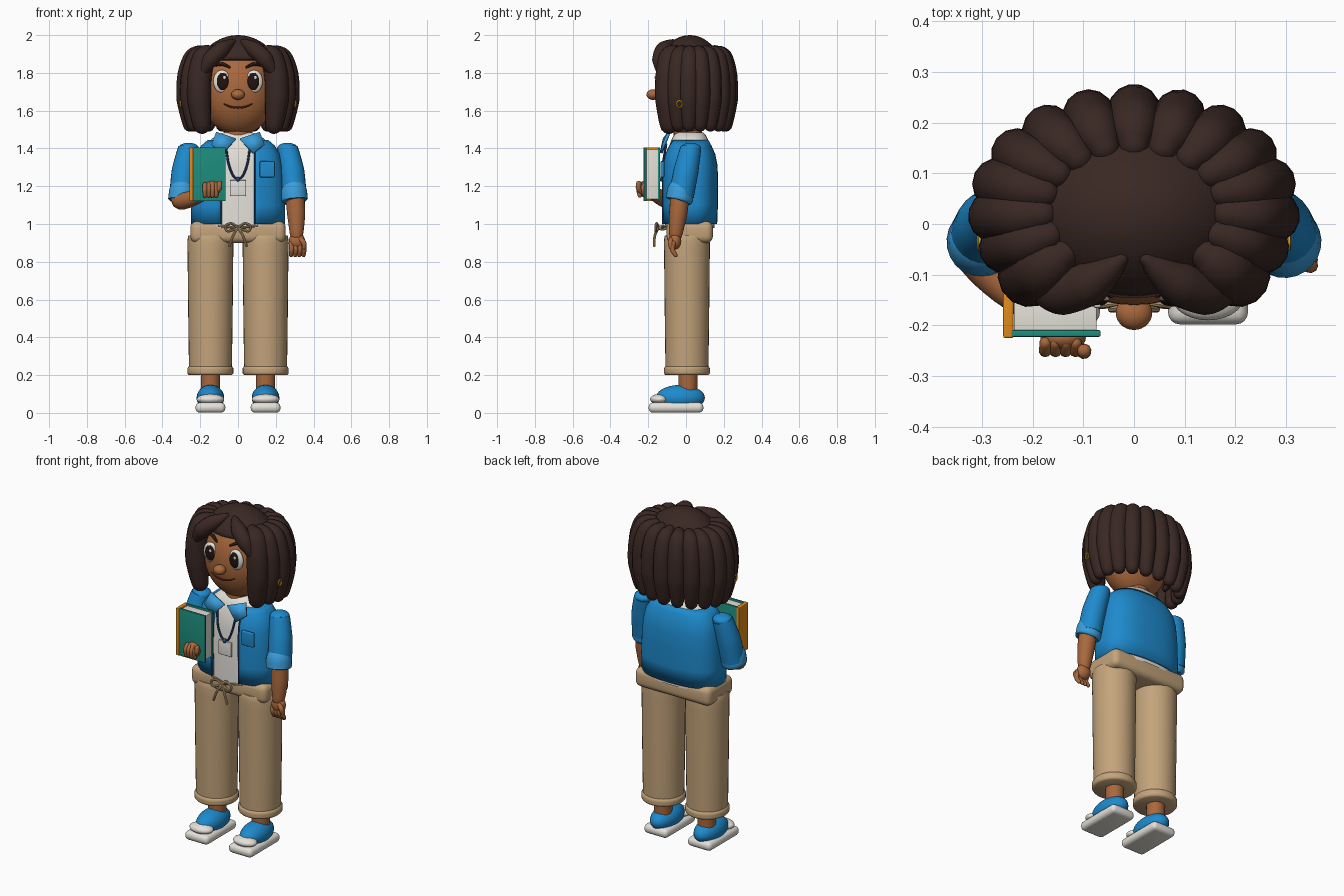
import bpy, bmesh, math
from mathutils import Vector, Matrix

if "Cube" in bpy.data.objects:
    bpy.data.objects.remove(bpy.data.objects["Cube"])

def mat(name, hexa):
    m = bpy.data.materials.new(name)
    m.diffuse_color = [(int(hexa[i:i+2], 16) / 255) ** 2.2 for i in (0, 2, 4)] + [1]
    m.use_nodes = True
    m.node_tree.nodes["Principled BSDF"].inputs["Base Color"].default_value = m.diffuse_color
    return m

HAIR, SKIN, BLUE = mat("hair", "3c2c28"), mat("skin", "a8683f"), mat("blue", "2389cc")
CUFF, TAN, WHITE = mat("light_blue", "3c9cda"), mat("tan", "c2a27a"), mat("white", "e4e0d8")
TEAL, ORANGE, DARK = mat("teal", "238c7c"), mat("orange", "e08a20"), mat("dark", "261a18")
NAVY, GOLD, LIP = mat("navy", "2a4a80"), mat("gold", "d0a020"), mat("lip", "6a2c20")

def finish(name, bm, m):
    bmesh.ops.recalc_face_normals(bm, faces=bm.faces)
    me = bpy.data.meshes.new(name)
    bm.to_mesh(me)
    bm.free()
    me.materials.append(m)
    ob = bpy.data.objects.new(name, me)
    bpy.context.collection.objects.link(ob)
    return ob

def ball(name, c, r, m, seg=28):
    bm = bmesh.new()
    bmesh.ops.create_uvsphere(bm, u_segments=seg, v_segments=seg * 2 // 3, radius=1,
                              matrix=Matrix.Translation(c) @ Matrix.Diagonal((*r, 1)))
    return finish(name, bm, m)

def box(name, c, size, m, bevel=0.0):
    bm = bmesh.new()
    bmesh.ops.create_cube(bm, size=1, matrix=Matrix.Translation(c) @ Matrix.Diagonal((*size, 1)))
    if bevel:
        bmesh.ops.bevel(bm, geom=bm.edges[:], offset=bevel, segments=4, profile=0.5, affect='EDGES')
    return finish(name, bm, m)

def tube(name, pts, radii, m, sides=14, steps=5, round_ends=True):
    """Smooth path through pts with varying radius and rounded or flat ends."""
    P = [Vector(p) for p in pts]
    path = []
    for i in range(len(P) - 1):
        a, b, c, d = P[max(i-1, 0)], P[i], P[i+1], P[min(i+2, len(P)-1)]
        for k in range(steps + (i == len(P) - 2)):
            t = k / steps
            p = 0.5 * (2*b + (c-a)*t + (2*a-5*b+4*c-d)*t*t + (3*b-a-3*c+d)*t**3)
            path.append((p, radii[i] + (radii[i+1] - radii[i]) * t))
    if round_ends:
        (p0, r0), (p1, r1) = path[0], path[-1]
        d0, d1 = (p0 - path[1][0]).normalized(), (p1 - path[-2][0]).normalized()
        ang = [math.radians(a) for a in (30, 58, 80)]
        path = ([(p0 + d0*r0*math.sin(a), r0*math.cos(a)) for a in reversed(ang)] + path +
                [(p1 + d1*r1*math.sin(a), r1*math.cos(a)) for a in ang])
    bm, prev, u, old = bmesh.new(), None, None, None
    for i, (p, r) in enumerate(path):
        t = (path[min(i+1, len(path)-1)][0] - path[max(i-1, 0)][0]).normalized()
        u = t.orthogonal().normalized() if u is None else old.rotation_difference(t) @ u
        old, v = t, t.cross(u)
        ring = [bm.verts.new(p + r*(math.cos(a)*u + math.sin(a)*v))
                for a in (2*math.pi*k/sides for k in range(sides))]
        if prev:
            for k in range(sides):
                bm.faces.new((prev[k], prev[k-1], ring[k-1], ring[k]))
        else:
            bm.faces.new(ring)
        prev = ring
    bm.faces.new(prev)
    return finish(name, bm, m)

def loft(name, rings, m, gap=0.0, n=2.6, cy=0.02, seg=48):
    """Rounded-box rings (z, rx, ry), optionally open at the front by gap."""
    bm, prev = bmesh.new(), None
    for z, rx, ry in rings:
        g = math.asin((gap / rx) ** (n / 2))
        ring = []
        for k in range(seg + 1):
            a = -math.pi/2 + g + (2*math.pi - 2*g) * k / seg
            c, s = math.cos(a), math.sin(a)
            ring.append(bm.verts.new((math.copysign(rx*abs(c)**(2/n), c),
                                      cy + math.copysign(ry*abs(s)**(2/n), s), z)))
        if prev:
            for k in range(seg):
                bm.faces.new((prev[k], prev[k+1], ring[k+1], ring[k]))
        prev = ring
    bmesh.ops.remove_doubles(bm, verts=bm.verts, dist=1e-5)
    return finish(name, bm, m)

def solidify(ob, t, offset=-1):
    md = ob.modifiers.new("thickness", 'SOLIDIFY')
    md.thickness, md.offset = t, offset

def face_y(x, z):
    return -0.16 * math.sqrt(max(0, 1 - (x/0.2)**2 - ((z-1.71)/0.24)**2))

# head and face
ball("head", (0, 0, 1.71), (0.2, 0.16, 0.24), SKIN, 40)
ball("nose", (0, -0.175, 1.685), (0.036, 0.034, 0.028), SKIN)
tube("neck", [(0, 0.01, 1.42), (0, 0.01, 1.56)], [0.075, 0.075], SKIN, 24, round_ends=False)
tube("mouth", [(x, face_y(x, z) - 0.002, z) for x, z in
     ((-0.075, 1.636), (-0.04, 1.621), (0, 1.616), (0.04, 1.621), (0.075, 1.636))],
     [0.003, 0.005, 0.006, 0.005, 0.003], LIP, 8)
for s in (-1, 1):
    ball("eye_white", (s*0.085, -0.138, 1.755), (0.046, 0.02, 0.06), WHITE)
    ball("iris", (s*0.082, -0.15, 1.755), (0.032, 0.013, 0.046), DARK)
    ball("eye_glint", (s*0.082 + 0.01, -0.162, 1.775), (0.008, 0.004, 0.01), WHITE, 12)
    tube("eyebrow", [(s*x, face_y(x, z) - 0.006, z) for x, z in
         ((0.045, 1.83), (0.085, 1.847), (0.125, 1.838))], [0.006, 0.01, 0.005], HAIR, 8)
    ball("ear", (s*0.2, 0, 1.69), (0.025, 0.035, 0.05), SKIN, 16)
    tube("earring", [(s*0.305, -0.035 + 0.014*math.cos(a), 1.635 + 0.018*math.sin(a))
         for a in (k*math.pi/4 for k in range(9))], [0.005]*9, GOLD, 6, 2)

# hair cap with the face area cut away
cap = ball("hair_cap", (0, 0.02, 1.72), (0.25, 0.2, 0.28), HAIR, 48)
bm = bmesh.new()
bm.from_mesh(cap.data)
bmesh.ops.delete(bm, geom=[v for v in bm.verts if v.co.z < 1.58 or (v.co.y < -0.02 and v.co.z < 1.86)],
                 context='VERTS')
bm.to_mesh(cap.data)
bm.free()
solidify(cap, 0.02)

# ring of hanging locks and two swept fringe locks
for i in range(15):
    a = math.radians(-42 + 264 * i / 14)
    f = 0.012 if i in (0, 14) else 0.0
    tube("hair_lock", [(0.27*k*math.cos(a), 0.03 + 0.19*k*math.sin(a), z) for k, z in
         ((0.68, 1.915), (0.88, 1.885), (1.0, 1.79), (1.02, 1.66), (0.95, 1.525))],
         [0.032, 0.048 + f, 0.052 + f, 0.052 + f, 0.036 + f], HAIR, 14)
for s in (-1, 1):
    tube("fringe_lock", [(s*0.025, -0.07, 1.965), (s*0.085, -0.115, 1.925), (s*0.145, -0.135, 1.87),
                         (s*0.195, -0.13, 1.79)], [0.014, 0.044, 0.045, 0.018], HAIR, 14)

# shirt and open jacket
loft("shirt", [(0.98, 0.22, 0.13), (1.3, 0.205, 0.132), (1.38, 0.185, 0.12), (1.44, 0.15, 0.1),
               (1.47, 0.115, 0.085), (1.485, 0.075, 0.07)], WHITE)
jacket = loft("jacket", [(1.0, 0.25, 0.145), (1.1, 0.25, 0.149), (1.22, 0.245, 0.15), (1.31, 0.236, 0.147),
                         (1.37, 0.222, 0.135), (1.415, 0.195, 0.115), (1.445, 0.16, 0.098)], BLUE, gap=0.088)
solidify(jacket, 0.016)
pocket = box("pocket", (0.155, -0.125, 1.29), (0.08, 0.02, 0.085), BLUE, 0.005)
for s in (-1, 1):
    bm = bmesh.new()
    bm.faces.new([bm.verts.new((s*x, y, z)) for x, y, z in
                  ((0.115, -0.09, 1.485), (0.01, -0.115, 1.45), (0.08, -0.132, 1.375), (0.14, -0.118, 1.42))])
    solidify(finish("collar_flap", bm, CUFF), 0.016, 0)
    tube("jacket_edge", [(s*0.09, -0.122, 1.0), (s*0.09, -0.124, 1.3), (s*0.09, -0.11, 1.38)], [0.004]*3, NAVY, 6)

# lanyard and badge
tube("lanyard", [(-0.065, -0.105, 1.42), (-0.05, -0.122, 1.32), (-0.025, -0.124, 1.255), (0, -0.124, 1.24),
                 (0.025, -0.124, 1.255), (0.05, -0.122, 1.32), (0.065, -0.105, 1.42)], [0.006]*7, NAVY, 8)
ball("lanyard_clip", (0, -0.128, 1.237), (0.011, 0.011, 0.013), NAVY, 12)
box("badge", (0, -0.12, 1.19), (0.085, 0.012, 0.085), WHITE, 0.003)

# trousers with drawstring bow
box("waist", (0, 0.02, 0.957), (0.505, 0.245, 0.115), TAN, 0.035)
ball("bow_knot", (0, -0.125, 0.98), (0.014, 0.03, 0.014), TAN, 14)
for s in (-1, 1):
    tube("waist_string", [(0, -0.13, 0.98), (s*0.1, -0.106, 0.99)], [0.007, 0.006], TAN, 8)
    tube("bow_loop", [(0, -0.145, 0.98), (s*0.035, -0.155, 1.003), (s*0.066, -0.16, 0.99),
                      (s*0.055, -0.16, 0.962), (0, -0.145, 0.978)], [0.007]*5, TAN, 8)
    tube("bow_tail", [(0, -0.145, 0.98), (s*0.025, -0.165, 0.94), (s*0.045, -0.168, 0.885)], [0.007]*3, TAN, 8)

    # leg, cuff, ankle and shoe
    x = s * 0.146
    tube("trouser_leg", [(x, 0.005, 0.215), (x, 0.005, 0.55), (x, 0.005, 0.905), (x, 0.005, 0.925)],
         [0.113, 0.118, 0.122, 0.108], TAN, 32, round_ends=False)
    tube("trouser_cuff", [(x, 0.005, z) for z in (0.2, 0.21, 0.235, 0.248)],
         [0.112, 0.122, 0.122, 0.112], TAN, 32, 3, round_ends=False)
    tube("ankle", [(x, 0.01, 0.1), (x, 0.01, 0.22)], [0.05, 0.052], SKIN, 20, round_ends=False)
    box("shoe_sole", (x, -0.053, 0.028), (0.158, 0.29, 0.054), WHITE, 0.024)
    ball("shoe_upper", (x, -0.03, 0.08), (0.073, 0.13, 0.068), BLUE)
    ball("toe_cap", (x, -0.14, 0.072), (0.073, 0.05, 0.028), WHITE)

    # sleeve with rolled cuff
    tube("sleeve", [(s*0.262, 0.025, 1.4), (s*0.285, 0.0, 1.28), (s*0.297, -0.025, 1.15)],
         [0.055, 0.066, 0.067], BLUE, 24, round_ends=False)
    ball("shoulder", (s*0.262, 0.025, 1.4), (0.055, 0.055, 0.03), BLUE)
    tube("sleeve_cuff", [(s*0.293, -0.025, 1.185), (s*0.295, -0.03, 1.175), (s*0.298, -0.035, 1.13),
                         (s*0.299, -0.037, 1.12)], [0.064, 0.07, 0.072, 0.062], CUFF, 24, 3, round_ends=False)

# hanging arm and hand
tube("forearm", [(0.3, -0.03, 1.17), (0.308, -0.042, 1.05), (0.31, -0.055, 0.94)], [0.052, 0.048, 0.034], SKIN, 18)
ball("palm", (0.312, -0.057, 0.91), (0.043, 0.032, 0.045), SKIN)
for k in range(4):
    x = 0.281 + 0.022 * k
    tube("finger", [(x, -0.066, 0.9), (x + 0.003, -0.072, 0.865), (x, -0.055, 0.835)], [0.013, 0.013, 0.011], SKIN, 10)
tube("thumb", [(0.33, -0.075, 0.92), (0.348, -0.083, 0.9), (0.35, -0.078, 0.875)], [0.014, 0.014, 0.012], SKIN, 10)

# bent arm and holding hand
tube("bent_forearm", [(-0.3, -0.03, 1.18), (-0.305, -0.06, 1.125), (-0.25, -0.12, 1.133), (-0.15, -0.19, 1.175)],
     [0.05, 0.048, 0.042, 0.034], SKIN, 18)
ball("holding_palm", (-0.14, -0.225, 1.185), (0.045, 0.026, 0.042), SKIN)
for k in range(4):
    x = -0.175 + 0.02 * k
    tube("holding_finger", [(x, -0.235, 1.21), (x, -0.25, 1.185), (x, -0.245, 1.15)], [0.012, 0.013, 0.011], SKIN, 10)
tube("holding_thumb", [(-0.115, -0.24, 1.17), (-0.1, -0.252, 1.19), (-0.098, -0.25, 1.215)], [0.014]*3, SKIN, 10)

# book
for y in (-0.216, -0.143):
    box("book_cover", (-0.155, y, 1.263), (0.178, 0.013, 0.285), TEAL, 0.003)
box("book_pages", (-0.155, -0.18, 1.263), (0.163, 0.066, 0.265), WHITE, 0.003)
box("book_spine", (-0.248, -0.181, 1.263), (0.02, 0.088, 0.285), ORANGE, 0.004)

# smooth shading with sharp edges kept
for ob in bpy.context.collection.objects:
    ob.select_set(True)
    bpy.context.view_layer.objects.active = ob
bpy.ops.object.shade_smooth_by_angle(angle=math.radians(40))
